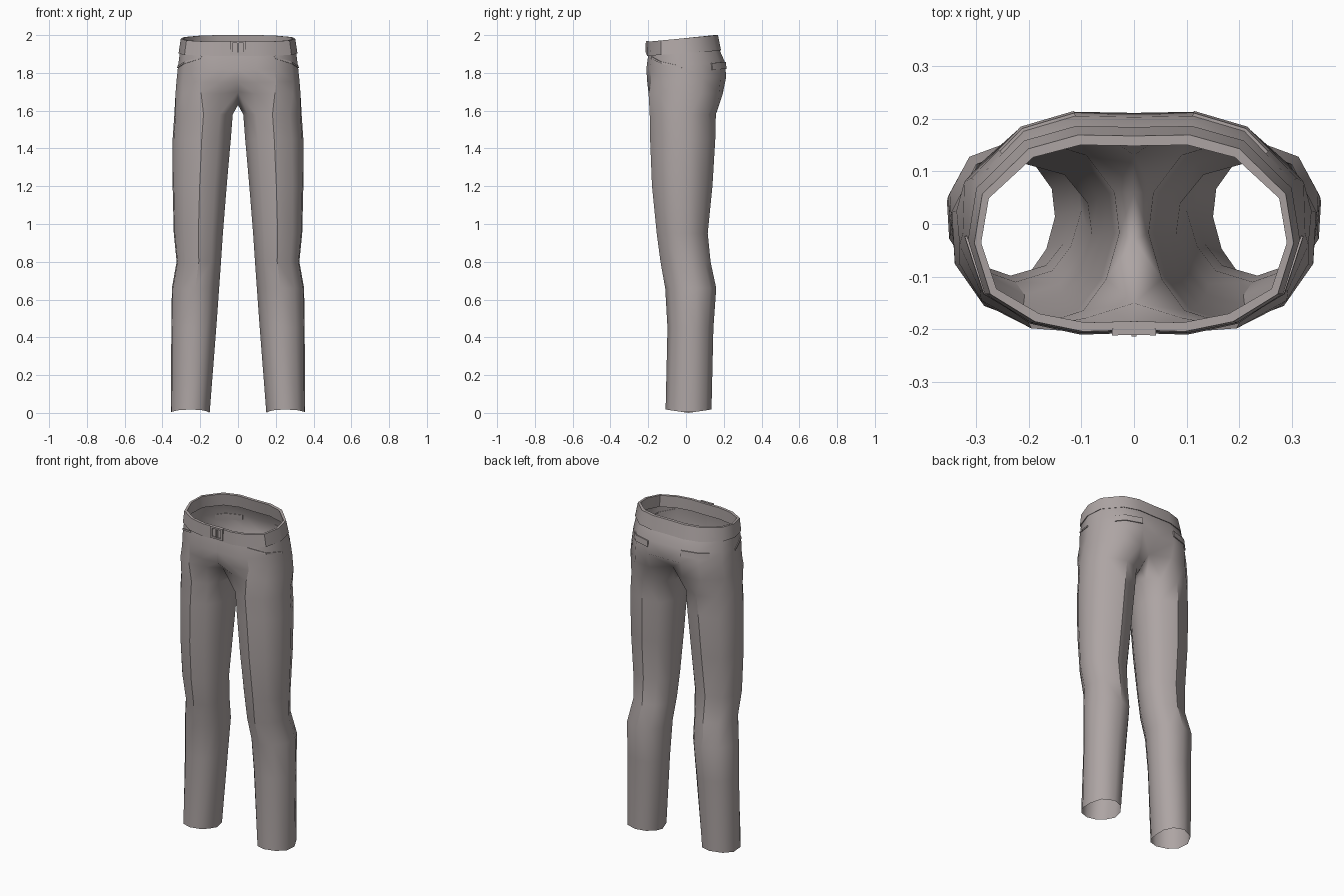
import bpy, bmesh, math
from mathutils import Vector

if "Cube" in bpy.data.objects:
    bpy.data.objects.remove(bpy.data.objects["Cube"])

cloth = bpy.data.materials.new("warm_grey_cloth")
cloth.diffuse_color = (0.42, 0.375, 0.37, 1)
cloth.use_nodes = True
cloth.node_tree.nodes["Principled BSDF"].inputs["Base Color"].default_value = cloth.diffuse_color

# Half outline of the hips, front centre to back centre: (x / half width, -1 front .. 1 back)
HIP = [(0, -.985), (.32, -1), (.62, -.9), (.9, -.62), (1, -.1), (.95, .4), (.66, .86), (.35, 1), (0, .99)]
# Leg outline in its bounding box: (0 inner .. 1 outer, 0 front .. 1 back)
LEG = [(.08, .25), (.22, .08), (.5, 0), (.8, .1), (.98, .33), (1, .62), (.85, .88), (.5, 1),
       (.2, .92), (.03, .72), (0, .5)]
# Hip rows: front z, back z, half width, front y, back y
HIP_ROWS = [(1.895, 1.925, .308, -.2, .176), (1.82, 1.86, .317, -.21, .205), (1.75, 1.78, .325, -.205, .213)]
# Leg rows: z, inner x, outer x, front y, back y
LEG_ROWS = [(1.58, .028, .337, -.192, .158), (1.45, .038, .346, -.19, .155), (1.2, .06, .346, -.18, .14),
            (.95, .08, .34, -.155, .115), (.8, .09, .325, -.135, .13), (.66, .1, .35, -.11, .16),
            (.45, .115, .353, -.098, .145), (0, .15, .355, -.108, .135)]
# Ring where the hips divide into the legs; the last two points lie under the crotch
CROTCH = [(0, -.15, 1.7), (.09, -.178, 1.69), (.195, -.198, 1.69), (.29, -.145, 1.69), (.331, -.04, 1.69),
          (.322, .08, 1.69), (.225, .175, 1.69), (.11, .195, 1.69), (0, .13, 1.7), (0, .06, 1.64), (0, -.03, 1.63)]


def hip_row(zf, zb, w, yf, yb):
    return [Vector((x * w, yf + (yb - yf) * (t + 1) / 2, zf + (zb - zf) * (t + 1) / 2)) for x, t in HIP]


def leg_row(z, xi, xo, yf, yb):
    pts = []
    for u, v in LEG:
        hem = .018 * abs(2 * v - 1) if z == 0 else 0   # hem arches at front and back
        pts.append(Vector((xi + (xo - xi) * u, yf + (yb - yf) * v, z + hem)))
    return pts


def finish(name, bm, angle=32, mirror=True, fix=True):
    if fix:
        bmesh.ops.recalc_face_normals(bm, faces=bm.faces)
    for f in bm.faces:
        f.smooth = True
    for e in bm.edges:
        if e.calc_face_angle(0) > math.radians(angle):
            e.smooth = False
    me = bpy.data.meshes.new(name)
    bm.to_mesh(me)
    bm.free()
    me.materials.append(cloth)
    ob = bpy.data.objects.new(name, me)
    bpy.context.collection.objects.link(ob)
    if mirror:
        m = ob.modifiers.new("mirror", 'MIRROR')
        m.use_clip = True
        m.merge_threshold = .0005
    return ob


def loft(bm, a, b, closed):
    n = len(a)
    for i in range(n if closed else n - 1):
        j = (i + 1) % n
        bm.faces.new((a[i], a[j], b[j], b[i]))


# Trousers body: hips, crotch and legs
bm = bmesh.new()
hips = [[bm.verts.new(p) for p in hip_row(*r)] for r in HIP_ROWS]
legs = [[bm.verts.new(p) for p in CROTCH]] + [[bm.verts.new(p) for p in leg_row(*r)] for r in LEG_ROWS]
for a, b in zip(hips, hips[1:] + [legs[0][:9]]):
    loft(bm, a, b, False)
for a, b in zip(legs, legs[1:]):
    loft(bm, a, b, True)
bm.edges.ensure_lookup_table()


def sharpen(rows, i):
    for a, b in zip(rows, rows[1:]):
        e = bm.edges.get((a[i], b[i]))
        if e:
            e.smooth = False


sharpen(hips + legs[:1], 0)        # fly seam
sharpen(hips[1:] + legs[:7], 2)    # pressed front crease
sharpen(legs[1:7], 7)              # pressed back crease
finish("trousers", bm, 50)

# Waistband: outer skirt, top rim and lining
bm = bmesh.new()
band = [(1.895, 1.925, .302, -.196, .17), (1.89, 1.918, .315, -.207, .186), (1.965, 2.0, .303, -.204, .169),
        (1.965, 2.0, .29, -.187, .15), (1.895, 1.925, .295, -.187, .162)]
rows = [[bm.verts.new(p) for p in hip_row(*r)] for r in band]
for a, b in zip(rows, rows[1:]):
    loft(bm, a, b, False)
finish("waistband", bm, 40)


# Thin cloth plates that follow the hip surface
def hip_point(s, k, out):
    rows = [hip_row(*r) for r in HIP_ROWS]
    i, r = min(int(s), 7), min(int(k), 1)
    a = rows[r][i].lerp(rows[r][i + 1], s - i)
    b = rows[r + 1][i].lerp(rows[r + 1][i + 1], s - i)
    p = a.lerp(b, k - r)
    n = Vector((p.x * .5, p.y, 0)).normalized()
    return p + n * out


def plate(name, spans, out):
    bm = bmesh.new()
    rings = []
    for s, k0, k1 in spans:
        rings.append([bm.verts.new(hip_point(s, k, o))
                      for k, o in ((k0, -.003), (k0, out), (k1, out), (k1, -.003))])
    for a, b in zip(rings, rings[1:]):
        loft(bm, a, b, True)
    bm.faces.new(rings[0])
    bm.faces.new(rings[-1])
    finish(name, bm)


plate("back_pocket_flap", [(s, 1.02, 1.48) for s in (5.55, 6, 6.5, 7)], .006)
plate("front_pocket_welt", [(s, .12 + (s - 2) * .45, .26 + (s - 2) * .45) for s in (2, 2.5, 3, 3.5, 4)], .004)


# Buckle: four bars around a small tongue
def box(bm, x0, x1, y0, y1, z0, z1):
    r = bmesh.ops.create_cube(bm, size=1)
    for v in r['verts']:
        v.co = Vector(((x0 + x1) / 2 + v.co.x * (x1 - x0), (y0 + y1) / 2 + v.co.y * (y1 - y0),
                       (z0 + z1) / 2 + v.co.z * (z1 - z0)))


bm = bmesh.new()
for sx in (-1, 1):
    box(bm, sx * .036 - .006, sx * .036 + .006, -.212, -.198, 1.898, 1.968)
for z in (1.898, 1.958):
    box(bm, -.031, .031, -.211, -.198, z, z + .01)
box(bm, -.005, .005, -.214, -.198, 1.908, 1.958)
finish("belt_buckle", bm, mirror=False)
